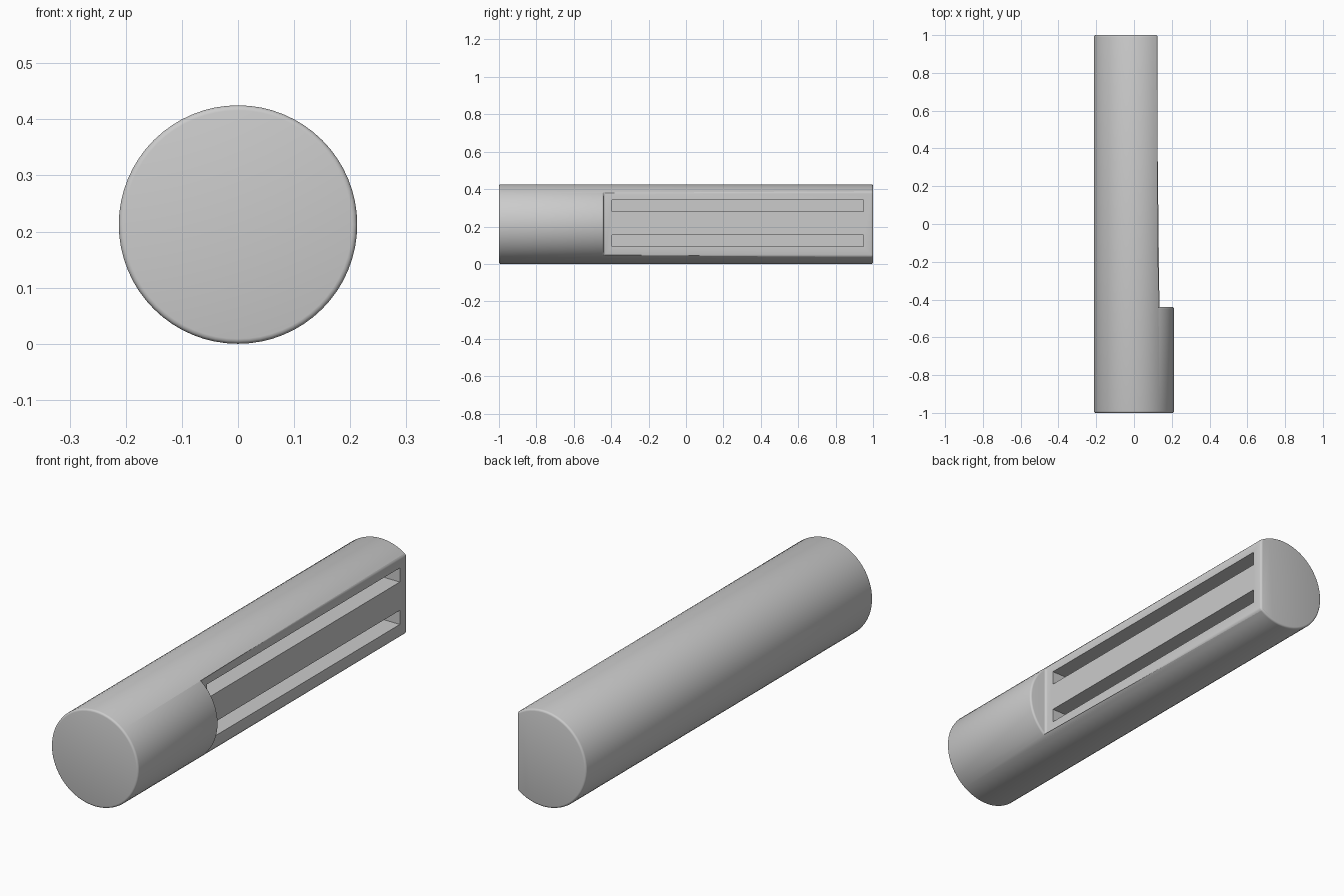
import bpy, math

cube = bpy.data.objects.get("Cube")
if cube:
    bpy.data.objects.remove(cube, do_unlink=True)

RADIUS = 0.2125
FLAT_X = 0.125      # plane of the flattened side
STEP_Y = -0.44      # where the flat begins

grey = bpy.data.materials.new("plain grey")
grey.use_nodes = True
color = (0.6, 0.6, 0.6, 1)
grey.diffuse_color = color
grey.node_tree.nodes["Principled BSDF"].inputs["Base Color"].default_value = color


def cutter(name, low, high):
    """Hidden box spanning two opposite corners."""
    centre = [(a + b) / 2 for a, b in zip(low, high)]
    bpy.ops.mesh.primitive_cube_add(size=1, location=centre)
    box = bpy.context.object
    box.name = name
    box.scale = [b - a for a, b in zip(low, high)]
    bpy.ops.object.transform_apply(location=False, rotation=False, scale=True)
    box.data.materials.append(grey)
    box.hide_render = True
    box.hide_viewport = True
    box.display_type = 'WIRE'
    return box


def cut(target, box):
    mod = target.modifiers.new(box.name, 'BOOLEAN')
    mod.operation = 'DIFFERENCE'
    mod.solver = 'EXACT'
    mod.object = box


# Round bar lying along y
bpy.ops.mesh.primitive_cylinder_add(
    vertices=64, radius=RADIUS, depth=2,
    location=(0, 0, RADIUS), rotation=(math.pi / 2, 0, 0))
bar = bpy.context.object
bar.name = "slotted_bar"
bpy.ops.object.transform_apply(location=False, rotation=True, scale=False)
bar.data.materials.append(grey)

# Flattened side, then softened edges
cut(bar, cutter("flat_cutter", (FLAT_X, STEP_Y, -0.1), (0.4, 1.2, 0.6)))
bevel = bar.modifiers.new("soft_edges", 'BEVEL')
bevel.width = 0.009
bevel.segments = 3
bevel.limit_method = 'ANGLE'
bevel.angle_limit = math.radians(30)
bevel.use_clamp_overlap = False

# Two long slots sunk into the flat
for name, z in (("lower", 0.125), ("upper", 0.312)):
    cut(bar, cutter(name + "_slot_cutter",
                    (FLAT_X - 0.11, -0.395, z - 0.031),
                    (FLAT_X + 0.1, 0.95, z + 0.031)))

# Bake the cuts, then smooth the round surfaces only
bpy.ops.object.select_all(action='DESELECT')
bar.select_set(True)
bpy.context.view_layer.objects.active = bar
for mod in list(bar.modifiers):
    bpy.ops.object.modifier_apply(modifier=mod.name)
bpy.ops.object.shade_smooth_by_angle(angle=math.radians(35))
